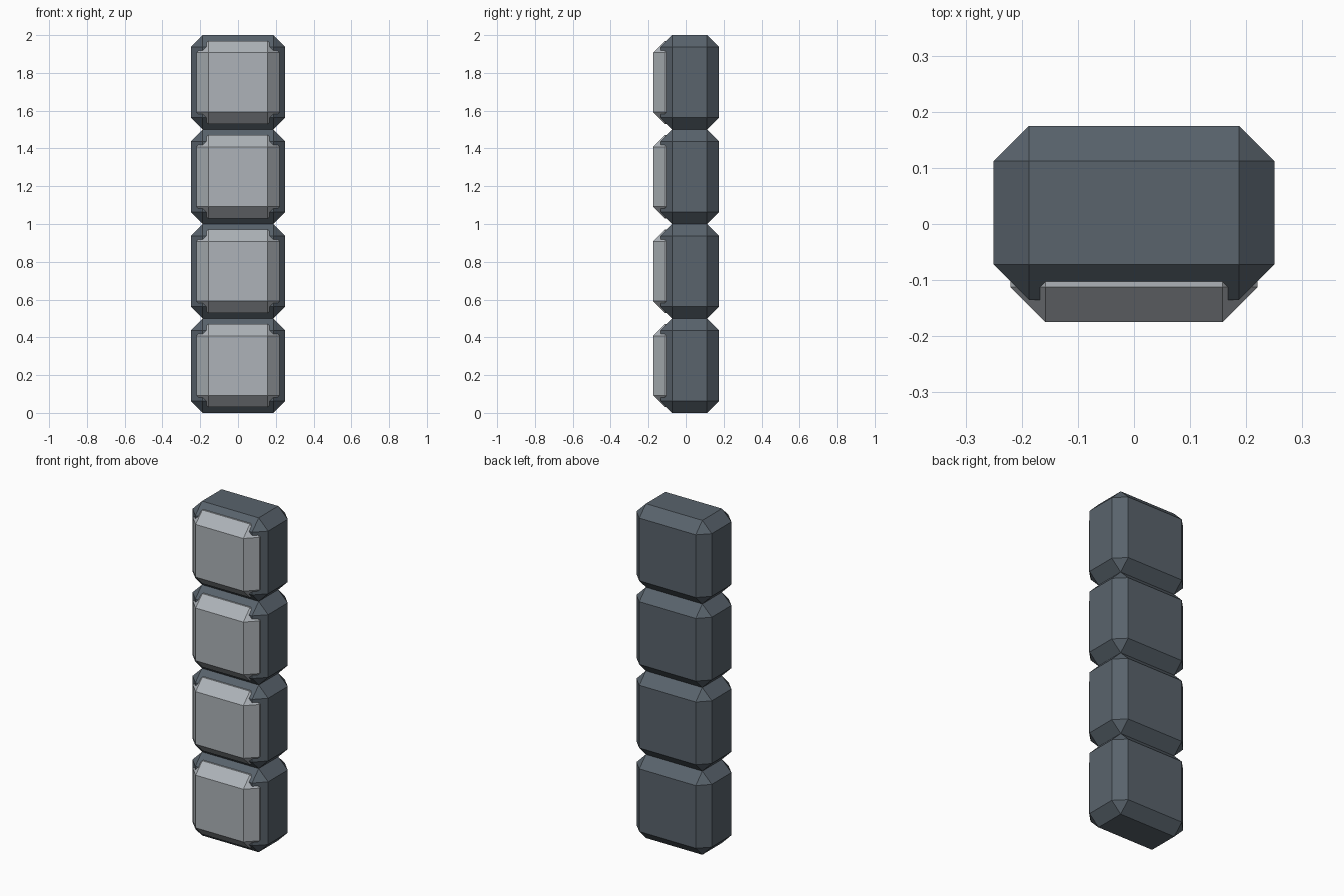
import bpy, bmesh
from mathutils import Vector

if "Cube" in bpy.data.objects:
    bpy.data.objects.remove(bpy.data.objects["Cube"])

BEVEL = 0.0625
BLOCK = 0.5


def material(name, colour):
    mat = bpy.data.materials.new(name)
    mat.diffuse_color = colour
    mat.use_nodes = True
    mat.node_tree.nodes["Principled BSDF"].inputs["Base Color"].default_value = mat.diffuse_color
    return mat


def chamfered_box(name, size, centre, mat=None):
    """Box with every edge cut by a flat 45 degree chamfer."""
    bm = bmesh.new()
    bmesh.ops.create_cube(bm, size=1)
    bmesh.ops.scale(bm, vec=Vector(size), verts=bm.verts)
    bmesh.ops.bevel(bm, geom=bm.edges[:], offset=BEVEL, segments=1,
                    profile=0.5, affect='EDGES')
    mesh = bpy.data.meshes.new(name)
    bm.to_mesh(mesh)
    bm.free()
    obj = bpy.data.objects.new(name, mesh)
    obj.location = centre
    if mat:
        mesh.materials.append(mat)
    bpy.context.collection.objects.link(obj)
    return obj


dark = material("dark_stone", (0.10, 0.125, 0.15, 1))
light = material("light_stone", (0.42, 0.45, 0.48, 1))

# Four stacked blocks, each with a paler core standing proud of the front
for i in range(4):
    z = BLOCK * (i + 0.5)
    chamfered_box(f"block_{i + 1}", (BLOCK, 0.31, BLOCK), (0, 0.02, z), dark)
    # The core runs through to just under the back face
    chamfered_box(f"front_panel_{i + 1}", (0.44, 0.3495, 0.44), (0, -0.00025, z), light)
